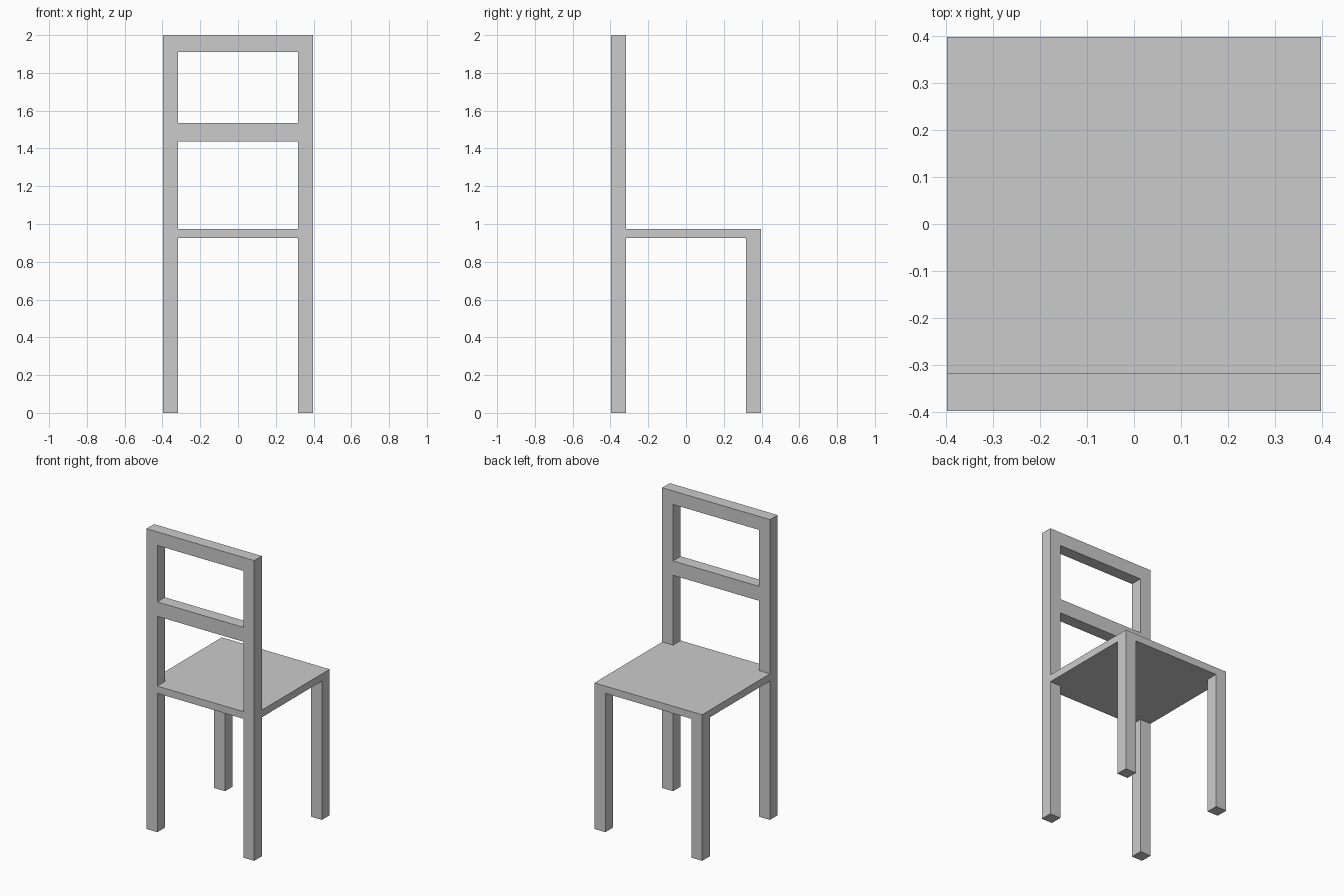
import bpy

if "Cube" in bpy.data.objects:
    bpy.data.objects.remove(bpy.data.objects["Cube"])

HALF = 0.397              # half of the chair's width and depth
POST = 0.08               # square section of legs and posts
INNER = HALF - POST
SEAT_BOTTOM, SEAT_TOP, TOP = 0.925, 0.973, 2.0


def box(name, x, y, z):
    """Box spanning the given (min, max) ranges."""
    spans = (x, y, z)
    bpy.ops.mesh.primitive_cube_add(size=1, location=[(a + b) / 2 for a, b in spans])
    obj = bpy.context.object
    obj.name = name
    obj.scale = [b - a for a, b in spans]
    bpy.ops.object.transform_apply(location=False, rotation=False, scale=True)
    return obj


back_y = (-HALF, -INNER)
sides = {"left": (-HALF, -INNER), "right": (INNER, HALF)}

# Seat slab, flush with the legs
box("seat", (-HALF, HALF), (-HALF, HALF), (SEAT_BOTTOM, SEAT_TOP))

# Four legs, and the two posts that continue up the backrest
for side, x in sides.items():
    box(f"backrest_leg_{side}", x, back_y, (0, SEAT_BOTTOM))
    box(f"seat_edge_leg_{side}", x, (INNER, HALF), (0, SEAT_BOTTOM))
    box(f"backrest_post_{side}", x, back_y, (SEAT_TOP, TOP))

# Backrest cross rails between the posts
for name, z in (("middle_rail", (1.438, 1.534)), ("top_rail", (1.91, TOP))):
    box(name, (-INNER, INNER), back_y, z)
